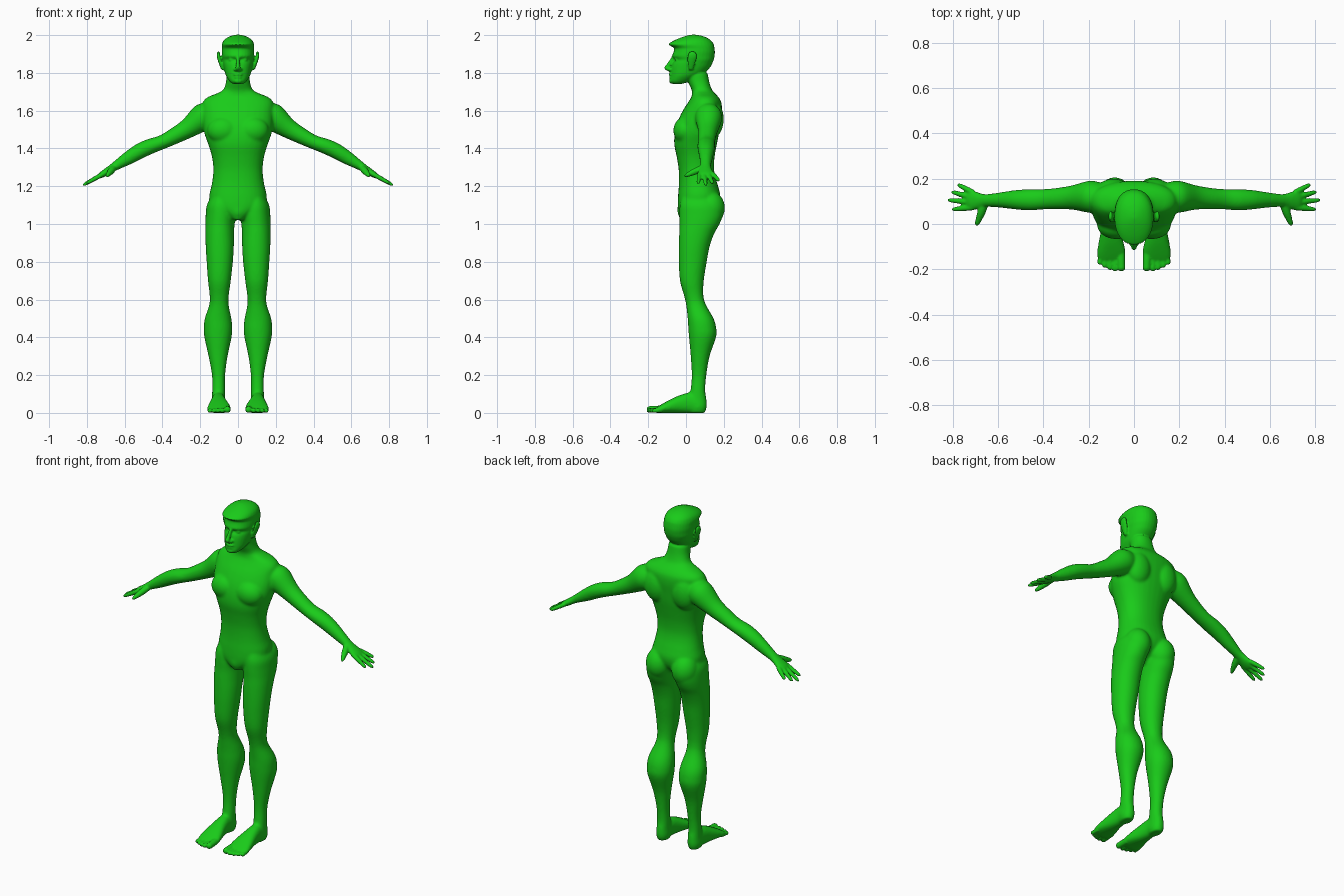
import bpy, bmesh, math
from mathutils import Vector, Matrix

X, Y, Z = Vector((1, 0, 0)), Vector((0, 1, 0)), Vector((0, 0, 1))


def spline(rows, sub=4):
    """Catmull-Rom through rows of numbers."""
    out, last = [], len(rows) - 1
    for i in range(last):
        a, b, c, d = (rows[min(max(k, 0), last)] for k in (i - 1, i, i + 1, i + 2))
        for s in range(sub):
            t = s / sub
            out.append([0.5 * (2 * q + (r - p) * t + (2 * p - 5 * q + 4 * r - u) * t * t
                               + (3 * q - p - 3 * r + u) * t ** 3) for p, q, r, u in zip(a, b, c, d)])
    return out + [list(rows[-1])]


def loft(bm, rows, A, B, p=2.0, mirror=True, n=32):
    """Skin rows of (x, y, z, radius along A, radius along B)."""
    for side in ((1, -1) if mirror else (1,)):
        rings = []
        for x, y, z, ra, rb in spline(rows):
            ring = []
            for k in range(n):
                c, s = math.cos(k * math.tau / n), math.sin(k * math.tau / n)
                u = math.copysign(abs(c) ** (2 / p), c) * max(ra, 0.001)
                v = math.copysign(abs(s) ** (2 / p), s) * max(rb, 0.001)
                co = Vector((x, y, z)) + A * u + B * v
                co.x *= side
                ring.append(bm.verts.new(co))
            rings.append(ring)
        for r0, r1 in zip(rings, rings[1:]):
            for k in range(n):
                j = (k + 1) % n
                bm.faces.new((r0[k], r0[j], r1[j], r1[k]))
        bm.faces.new(rings[0][::-1])
        bm.faces.new(rings[-1])


def boxed(rows):
    """(z, x0, x1, y0, y1) extents to loft rows."""
    return [((a + b) / 2, (c + d) / 2, z, (b - a) / 2, (d - c) / 2) for z, a, b, c, d in rows]


def ball(bm, centre, radii, mirror=True):
    for side in ((1, -1) if mirror else (1,)):
        m = Matrix.Translation((centre[0] * side, centre[1], centre[2])) @ Matrix.Diagonal((*radii, 1))
        bmesh.ops.create_uvsphere(bm, u_segments=24, v_segments=16, radius=1, matrix=m)


def digit(bm, base, tip, r0, r1):
    """Finger or toe with a rounded end."""
    base, tip = Vector(base), Vector(tip)
    d = (tip - base).normalized()
    A = d.cross(Z).normalized()
    rows = []
    for t, r in ((0, r0), (0.35, r0), (0.65, (r0 + r1) / 2), (0.88, r1), (1, r1 * 0.45)):
        rows.append((*base.lerp(tip, t), r, r))
    loft(bm, rows, A, A.cross(d), n=16)


def fuse(bm, name, voxel, smooth):
    """Weld overlapping parts into one smooth skin."""
    bmesh.ops.recalc_face_normals(bm, faces=bm.faces[:])
    me = bpy.data.meshes.new(name)
    bm.to_mesh(me)
    bm.free()
    ob = bpy.data.objects.new(name, me)
    bpy.context.collection.objects.link(ob)
    rm = ob.modifiers.new("weld", 'REMESH')
    rm.mode, rm.voxel_size = 'VOXEL', voxel
    sm = ob.modifiers.new("soften", 'SMOOTH')
    sm.factor, sm.iterations = 0.5, smooth
    bpy.context.view_layer.update()
    dg = bpy.context.evaluated_depsgraph_get()
    mesh = bpy.data.meshes.new_from_object(ob.evaluated_get(dg))
    bpy.data.objects.remove(ob)
    return mesh


bm = bmesh.new()

# torso and neck: z, half width, front, back
torso = [(1.022, .03, -.03, .09), (1.06, .09, -.042, .14), (1.10, .145, -.044, .172),
         (1.15, .152, -.042, .182), (1.2, .141, -.038, .17), (1.25, .133, -.037, .155),
         (1.3, .131, -.04, .148), (1.36, .139, -.05, .152), (1.42, .157, -.062, .163),
         (1.48, .178, -.06, .175), (1.54, .186, -.045, .183), (1.6, .187, -.017, .19),
         (1.645, .186, .012, .187), (1.672, .160, .028, .172), (1.69, .115, .032, .155),
         (1.71, .079, .03, .138), (1.75, .064, .012, .124), (1.8, .06, -.005, .115)]
loft(bm, boxed([(z, -w, w, f, b) for z, w, f, b in torso]), X, Y, 2.25, mirror=False)

# chest, shoulder blades, buttocks, groin
ball(bm, (.078, -.005, 1.495), (.085, .062, .072))
ball(bm, (.09, .14, 1.555), (.078, .06, .10))
ball(bm, (.085, .128, 1.085), (.074, .078, .09))
ball(bm, (0, -.008, 1.07), (.042, .038, .048), mirror=False)

# legs: z, inner, outer, front, back
leg = [(1.15, .03, .14, -.02, .165), (1.10, .016, .165, -.033, .19), (1.05, .013, .171, -.035, .195),
       (1.0, .018, .173, -.034, .178), (.95, .021, .173, -.036, .15), (.88, .022, .171, -.038, .125),
       (.8, .027, .166, -.038, .11), (.7, .038, .159, -.032, .094), (.62, .049, .15, -.01, .092),
       (.57, .049, .153, .001, .107), (.5, .035, .176, .009, .146), (.45, .03, .181, .012, .16),
       (.4, .034, .178, .016, .159), (.3, .055, .156, .025, .125), (.2, .068, .138, .03, .108),
       (.12, .069, .137, .024, .102), (.07, .069, .138, .012, .109), (.03, .067, .141, .01, .110),
       (0, .075, .132, .02, .1)]
loft(bm, boxed(leg), X, Y, 2.1)

# feet: centre x, y, z, half width, half height
foot = [(.104, .10, .033, .025, .03), (.104, .06, .045, .036, .046), (.104, .02, .053, .036, .054),
        (.103, -.03, .047, .043, .048), (.101, -.08, .036, .055, .037), (.1, -.12, .025, .063, .026),
        (.1, -.15, .016, .062, .017), (.1, -.168, .012, .052, .009)]
loft(bm, foot, X, Z, 2.3)

# arms and palms, sloping down and outward
N = Vector((.47, 0, .88))
arm = [(.12, .115, 1.59, .055, .06), (.16, .118, 1.577, .068, .07), (.2, .12, 1.557, .07, .071),
       (.27, .117, 1.504, .054, .052), (.34, .112, 1.464, .047, .043), (.40, .109, 1.434, .045, .038),
       (.46, .107, 1.413, .047, .041), (.52, .107, 1.386, .043, .041), (.58, .106, 1.35, .035, .036),
       (.64, .104, 1.313, .029, .026), (.67, .103, 1.294, .032, .021), (.70, .103, 1.274, .042, .019),
       (.725, .104, 1.259, .043, .016), (.74, .104, 1.25, .036, .01)]
loft(bm, arm, Y, N)

rough = fuse(bm, "rough_body", .007, 6)
bm = bmesh.new()
bm.from_mesh(rough)
bpy.data.meshes.remove(rough)

# fingers and thumb
for by, tx, ty in ((.138, .778, .175), (.116, .805, .142), (.094, .822, .106), (.073, .803, .064)):
    digit(bm, (.708, by, 1.268), (tx, ty, 1.258 - (tx - .725) * .55), .0125, .0095)
digit(bm, (.66, .085, 1.295), (.695, -.008, 1.253), .018, .0105)

# toes
for bx, tx, ty, r in ((.058, .055, -.208, .017), (.083, .083, -.209, .012), (.105, .107, -.203, .0115),
                      (.126, .13, -.193, .011), (.146, .151, -.180, .011)):
    digit(bm, (bx, -.125, r + .004), (tx, ty, r), r * 1.1, r)

# head with fringe: z, half width, front, back
head = [(1.742, .028, -.072, -.02), (1.755, .044, -.084, .02), (1.78, .061, -.081, .065),
        (1.80, .069, -.08, .10), (1.83, .076, -.077, .128), (1.852, .08, -.071, .14),
        (1.87, .083, -.06, .147), (1.888, .085, -.073, .151), (1.91, .086, -.066, .153),
        (1.93, .085, -.063, .151), (1.942, .086, -.08, .149), (1.953, .085, -.092, .146),
        (1.97, .077, -.066, .134), (1.985, .060, -.032, .113), (1.996, .036, .0, .085),
        (2.002, .012, .025, .055)]
loft(bm, boxed([(z, -w, w, f, b) for z, w, f, b in head]), X, Y, 2.2, mirror=False)

# nose, nostrils, eyes, lips, chin
loft(bm, [(0, -.062, 1.89, .009, .012), (0, -.075, 1.868, .009, .012), (0, -.093, 1.84, .011, .014),
          (0, -.101, 1.826, .013, .015), (0, -.09, 1.812, .012, .012), (0, -.078, 1.806, .006, .006)],
     X, Y, mirror=False, n=16)
ball(bm, (.013, -.083, 1.818), (.010, .013, .009))
ball(bm, (.034, -.046, 1.868), (.016, .014, .011))
ball(bm, (0, -.075, 1.792), (.027, .017, .0075), mirror=False)
ball(bm, (0, -.073, 1.776), (.023, .017, .0075), mirror=False)
ball(bm, (0, -.07, 1.757), (.024, .02, .015), mirror=False)

# ears
loft(bm, [(.08, .026, 1.815, .008, .010), (.09, .028, 1.845, .010, .019), (.101, .032, 1.88, .010, .025),
          (.104, .034, 1.903, .008, .021), (.102, .034, 1.914, .004, .010)], X, Y, n=16)

mesh = fuse(bm, "body", .005, 3)
mesh.name = "body"
mesh.polygons.foreach_set("use_smooth", [True] * len(mesh.polygons))
green = bpy.data.materials.new("green")
green.diffuse_color = (.01, .6, .01, 1)
mesh.materials.clear()
mesh.materials.append(green)
body = bpy.data.objects.new("body", mesh)
bpy.context.collection.objects.link(body)
